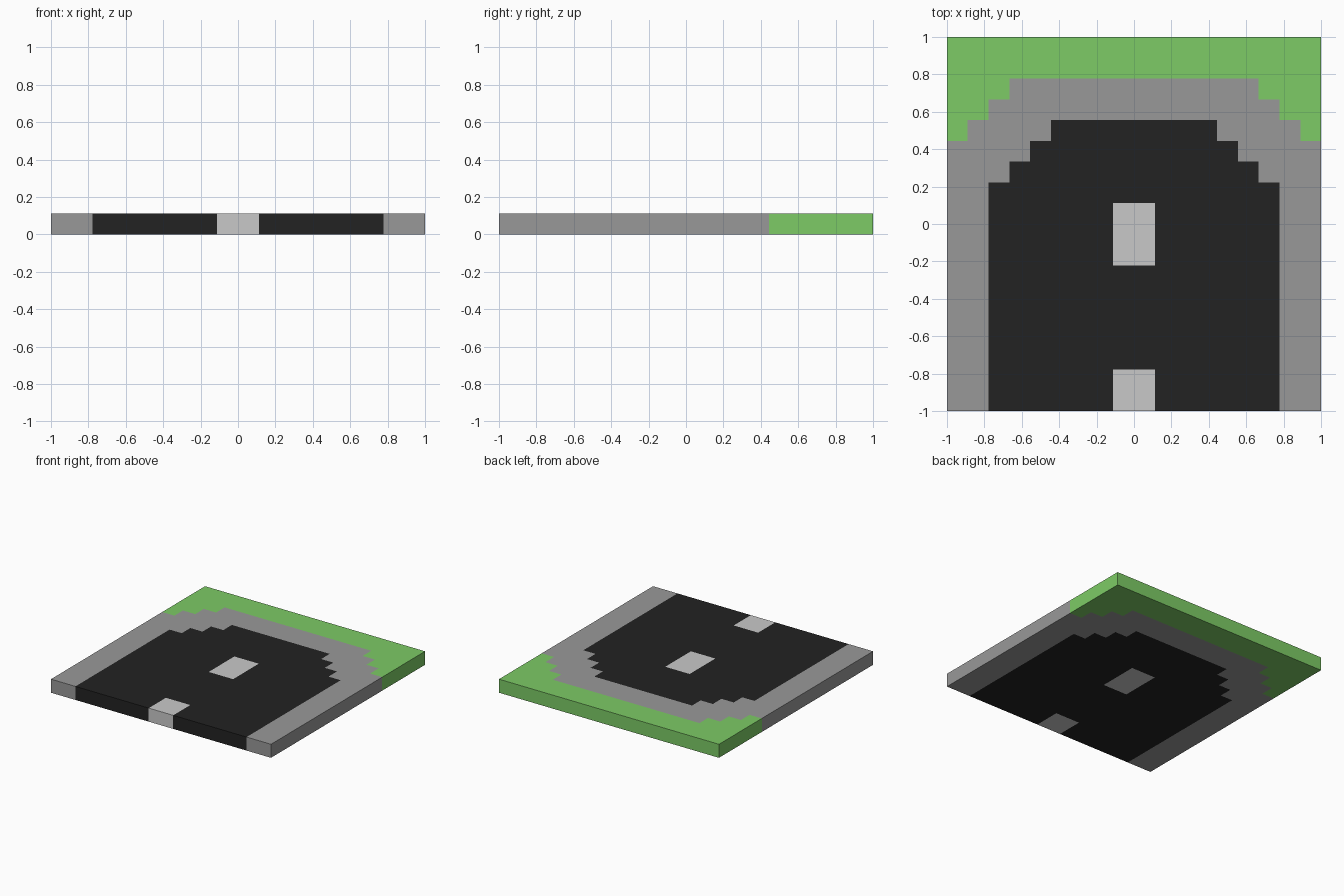
import bpy, bmesh

if "Cube" in bpy.data.objects:
    bpy.data.objects.remove(bpy.data.objects["Cube"])

U = 1 / 9  # one block; the tile is 18 x 18 blocks and one block thick


def srgb(h):
    vals = [int(h[i:i + 2], 16) / 255 for i in (0, 2, 4)]
    return [c / 12.92 if c <= 0.04045 else ((c + 0.055) / 1.055) ** 2.4 for c in vals] + [1]


def material(name, h):
    m = bpy.data.materials.new(name)
    m.diffuse_color = srgb(h)
    m.use_nodes = True
    m.node_tree.nodes["Principled BSDF"].inputs["Base Color"].default_value = m.diffuse_color
    return m


def stairs(x, y, n):
    """Stepped corner climbing n blocks inward and upward from (x, y)."""
    pts = []
    for i in range(n):
        pts += [(x - i, y + i), (x - i - 1, y + i)]
    return pts + [(x - n, y + n)]


def slab(name, half, mat):
    """Mirror a right-half outline (in blocks) across x = 0 and extrude it up."""
    bm = bmesh.new()
    for s in (1, -1):
        bm.faces.new([bm.verts.new((s * x * U, y * U, 0)) for x, y in half])
    bmesh.ops.remove_doubles(bm, verts=bm.verts[:], dist=1e-4)
    bmesh.ops.recalc_face_normals(bm, faces=bm.faces[:])
    ext = bmesh.ops.extrude_face_region(bm, geom=bm.faces[:], use_keep_orig=True)
    top = [v for v in ext["geom"] if isinstance(v, bmesh.types.BMVert)]
    bmesh.ops.translate(bm, verts=top, vec=(0, 0, U))
    bmesh.ops.recalc_face_normals(bm, faces=bm.faces[:])
    me = bpy.data.meshes.new(name)
    bm.to_mesh(me)
    bm.free()
    me.materials.append(mat)
    ob = bpy.data.objects.new(name, me)
    bpy.context.collection.objects.link(ob)


grass = material("grass green", "7DCB66")
paving = material("paving grey", "999999")
tar = material("asphalt black", "222222")
paint = material("road marking light grey", "C9C9C9")

outer = stairs(9, 4, 3)   # kerb edge against the lawn
inner = stairs(7, 2, 3)   # road edge against the pavement

# Lawn behind the rounded road end
slab("lawn", [(9, 9), (0, 9), (0, 7)] + outer[::-1], grass)

# Pavement wrapping the road
slab("pavement", [(7, -9), (9, -9)] + outer + [(0, 7), (0, 5)] + inner[::-1], paving)

# Road surface, with openings for the two markings
slab("road", [(0, -7), (1, -7), (1, -9), (7, -9)] + inner
     + [(0, 5), (0, 1), (1, 1), (1, -2), (0, -2)], tar)

# Centre line dashes
for name, y0, y1 in (("front_dash", -9, -7), ("middle_dash", -2, 1)):
    slab(name, [(0, y0), (1, y0), (1, y1), (0, y1)], paint)
